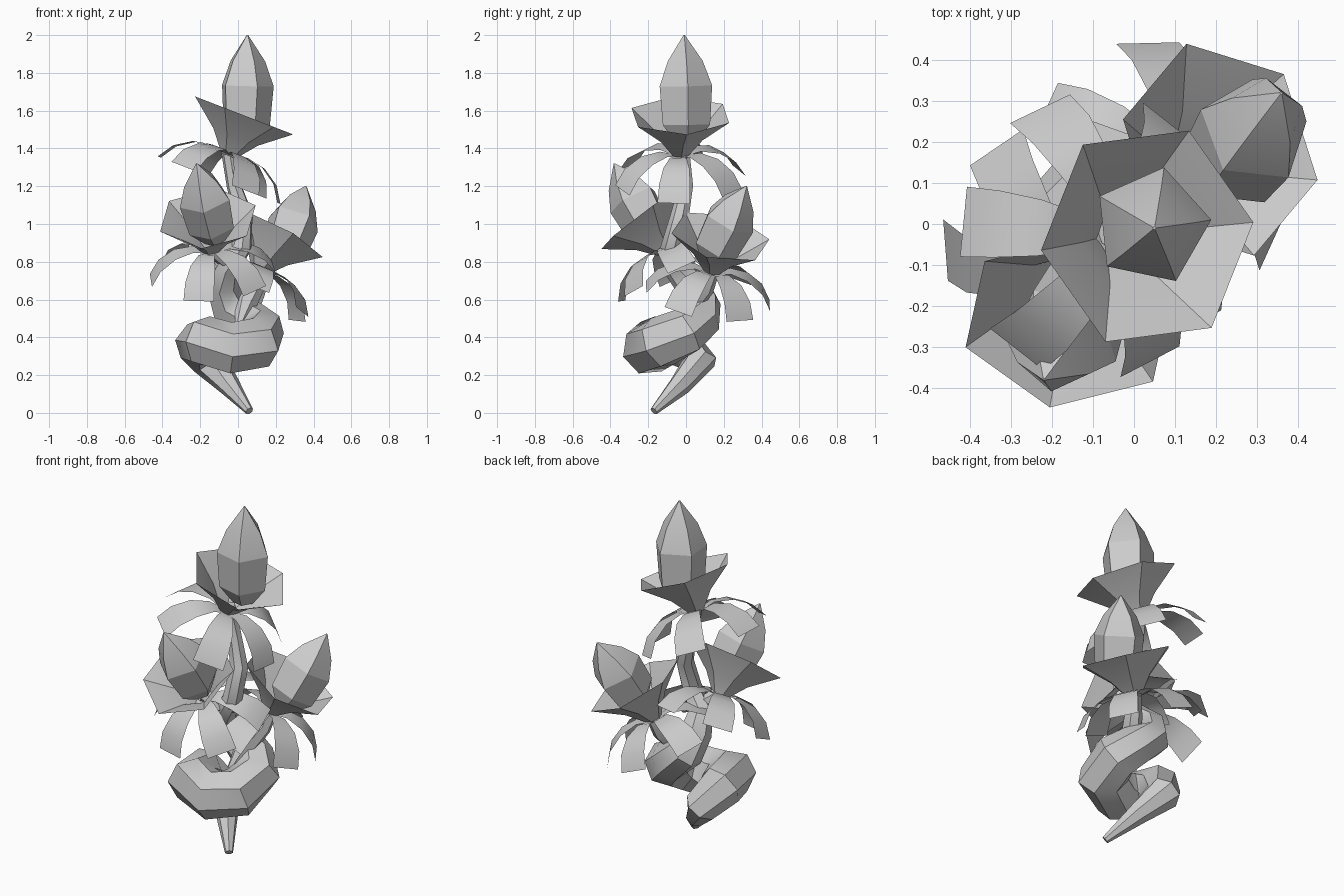
import bpy, bmesh, math
from mathutils import Vector

if "Cube" in bpy.data.objects:
    bpy.data.objects.remove(bpy.data.objects["Cube"])

grey = bpy.data.materials.new("plain_grey")
grey.use_nodes = True
grey.diffuse_color = (0.6, 0.6, 0.6, 1)
grey.node_tree.nodes["Principled BSDF"].inputs["Base Color"].default_value = (0.6, 0.6, 0.6, 1)


def finish(name, bm, angle=30):
    """Turn a bmesh into a shaded object."""
    mesh = bpy.data.meshes.new(name)
    bm.to_mesh(mesh)
    bm.free()
    mesh.materials.append(grey)
    ob = bpy.data.objects.new(name, mesh)
    bpy.context.collection.objects.link(ob)
    bpy.ops.object.select_all(action='DESELECT')
    ob.select_set(True)
    bpy.context.view_layer.objects.active = ob
    bpy.ops.object.shade_smooth_by_angle(angle=math.radians(angle))
    return ob


def frame(axis):
    """Axes of a plane square to the axis, the first one near world x."""
    n = axis.normalized()
    u = (Vector((1, 0, 0)) - n * n.x).normalized()
    return u, n.cross(u), n


def loft(name, rings, cap=True, angle=30):
    """Join equal rings of points with quads."""
    bm = bmesh.new()
    loops = [[bm.verts.new(p) for p in ring] for ring in rings]
    count = len(loops[0])
    for a, b in zip(loops, loops[1:]):
        for i in range(count):
            j = (i + 1) % count
            bm.faces.new((a[i], a[j], b[j], b[i]))
    if cap:
        bm.faces.new(loops[0][::-1])
        bm.faces.new(loops[-1])
    return finish(name, bm, angle)


def ring(centre, u, v, radius, sides, phase=0):
    return [centre + (u * math.cos(a) + v * math.sin(a)) * radius
            for a in (math.radians(phase) + math.tau * i / sides for i in range(sides))]


def tube(name, path, sides=7):
    """Faceted tube along (x, y, z, radius) points without twist."""
    pts = [Vector(p[:3]) for p in path]
    u, rings = Vector((0, 0, 1)), []
    for i, p in enumerate(pts):
        before = (p - pts[i - 1]).normalized() if i else Vector()
        after = (pts[i + 1] - p).normalized() if i + 1 < len(pts) else Vector()
        t = (before + after).normalized()
        u = (u - t * u.dot(t)).normalized()
        rings.append(ring(p, u, t.cross(u), path[i][3], sides))
    return loft(name, rings, angle=40)


def cup(name, base, axis, size, phase):
    u, v, n = frame(axis)
    profile = [(0.04, -0.015), (0.125, 0.09), (0.275, 0.21)]
    return loft(name, [ring(base + n * h * size, u, v, r * size, 6, phase)
                       for r, h in profile], cap=False)


def bud(name, bottom, tip, size, phase):
    u, v, n = frame(tip - bottom)
    profile = [(0.06, 0), (0.135, 0.17), (0.15, 0.53), (0.1, 0.76), (0.004, 1)]
    return loft(name, [ring(bottom.lerp(tip, t), u, v, r * size, 5, phase)
                       for r, t in profile], angle=20)


def leaves(name, base, axis, size, angles):
    """Arched strips hanging below the cup, one for each angle."""
    u, v, n = frame(axis)
    arch = [(0.03, -0.01, 0.025), (0.1, 0.01, 0.045), (0.2, -0.01, 0.07),
            (0.29, -0.07, 0.083), (0.345, -0.155, 0.087)]
    bm = bmesh.new()
    for a in map(math.radians, angles):
        out = u * math.cos(a) + v * math.sin(a)
        side = n.cross(out)
        rows = [[bm.verts.new(base + (out * r + n * h + side * w * s) * size) for s in (-1, 1)]
                for r, h, w in arch]
        for (a1, a2), (b1, b2) in zip(rows, rows[1:]):
            bm.faces.new((a1, b1, b2, a2))
    return finish(name, bm)


# Thick coiled root rising into the main stem
tube("coiled_stem", [
    (0.06, -0.17, 0.01, 0.022), (-0.05, -0.03, 0.15, 0.06), (-0.15, 0.07, 0.27, 0.095),
    (-0.21, -0.03, 0.37, 0.125), (-0.18, -0.17, 0.38, 0.135), (-0.04, -0.2, 0.34, 0.14),
    (0.1, -0.14, 0.37, 0.14), (0.12, 0.0, 0.43, 0.13), (0.05, 0.07, 0.49, 0.115),
    (-0.05, 0.08, 0.57, 0.105), (-0.085, 0.03, 0.68, 0.09), (-0.06, -0.05, 0.77, 0.07),
    (0.02, -0.08, 0.88, 0.055), (0.03, -0.03, 1.05, 0.05), (-0.02, 0, 1.2, 0.04),
    (-0.05, -0.02, 1.39, 0.04)])

# Side branches
tube("front_branch", [(0.02, -0.07, 0.84, 0.045), (-0.07, -0.08, 0.81, 0.045),
                      (-0.145, -0.115, 0.87, 0.04)])
tube("back_branch", [(0, -0.07, 0.45, 0.02), (0.04, 0.02, 0.57, 0.06),
                     (0.09, 0.1, 0.66, 0.05), (0.12, 0.14, 0.76, 0.04)])

# Flower heads: base, cup axis, leaf axis, bud bottom, bud tip, size, cup and bud phase, leaf angles
heads = {
    "top": ((-0.045, -0.03, 1.375), (0.36, 0, 0.93), (0.36, 0, 0.93), (0.035, 0, 1.43),
            (0.05, -0.01, 2), 1.02, 7, 6, (-6, 54, 114, 174, 234, 296)),
    "front": ((-0.145, -0.115, 0.865), (-0.07, -0.6, 0.8), (-0.07, -0.42, 0.9),
              (-0.12, -0.16, 0.91), (-0.22, -0.38, 1.32), 0.98, 20, 50,
              (8, 70, 128, 184, 257, 313)),
    "back": ((0.115, 0.14, 0.755), (0.46, 0.2, 0.86), (0.36, 0.16, 0.9),
             (0.22, 0.12, 0.81), (0.36, 0.32, 1.2), 0.99, -10, 20,
             (-25, 35, 95, 155, 215, 275)),
}
for side, (base, axis, hang, bottom, tip, size, p1, p2, angles) in heads.items():
    base = Vector(base)
    cup(side + "_cup", base, Vector(axis), size, p1)
    bud(side + "_bud", Vector(bottom), Vector(tip), size * 0.96, p2)
    leaves(side + "_leaves", base, Vector(hang), size * 0.97, angles)
